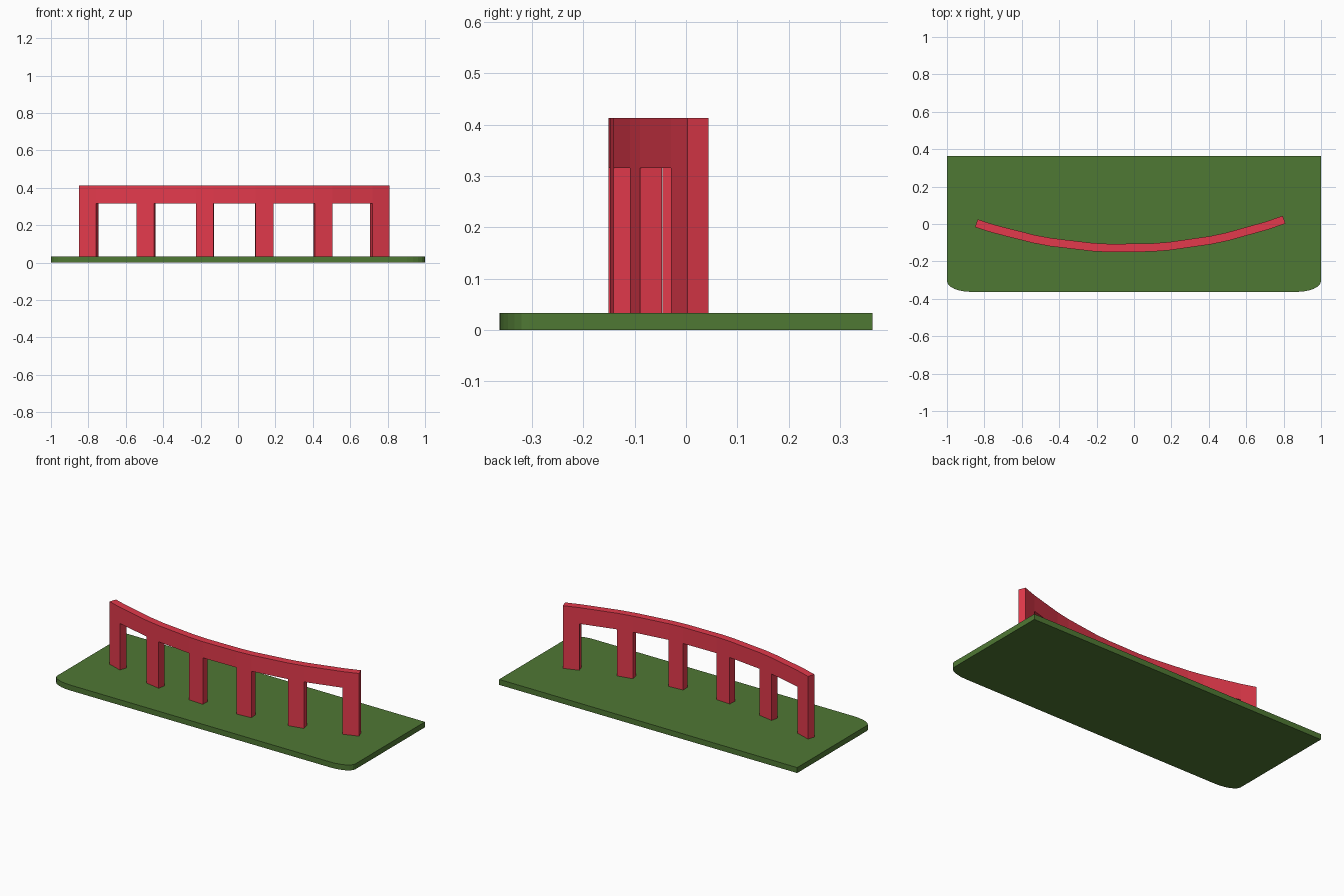
import bpy, bmesh
from math import sin, cos, asin, pi

if "Cube" in bpy.data.objects:
    bpy.data.objects.remove(bpy.data.objects["Cube"])

BASE_TOP, BEAM_LOW, BEAM_TOP = 0.033, 0.315, 0.413


def material(name, rgb):
    mat = bpy.data.materials.new(name)
    mat.diffuse_color = (*rgb, 1)
    mat.use_nodes = True
    mat.node_tree.nodes["Principled BSDF"].inputs["Base Color"].default_value = mat.diffuse_color
    return mat


def finish(name, bm, mat):
    bmesh.ops.recalc_face_normals(bm, faces=bm.faces[:])
    mesh = bpy.data.meshes.new(name)
    bm.to_mesh(mesh)
    bm.free()
    obj = bpy.data.objects.new(name, mesh)
    bpy.context.collection.objects.link(obj)
    mesh.materials.append(mat)
    return obj


def lift(bm, faces, dz):
    ext = bmesh.ops.extrude_face_region(bm, geom=faces)["geom"]
    verts = [g for g in ext if isinstance(g, bmesh.types.BMVert)]
    bmesh.ops.translate(bm, verts=verts, vec=(0, 0, dz))


green = material("grass_green", (0.078, 0.188, 0.034))
red = material("brick_red", (0.77, 0.042, 0.072))

# Ground slab with flattened rounded corners at the front
RX, RY, HY, N = 0.13, 0.058, 0.363, 6
corner = [(1 - RX + RX * sin(i / N * pi / 2), -HY + RY - RY * cos(i / N * pi / 2))
          for i in range(N + 1)]
outline = corner + [(1, HY), (-1, HY)] + [(-x, y) for x, y in reversed(corner)]
bm = bmesh.new()
slab = bm.faces.new([bm.verts.new((x, y, 0)) for x, y in outline])
lift(bm, [slab], BASE_TOP)
finish("ground_slab", bm, green)

# Curved wall: alternating pillar and opening segments along an arc
R, THICK, CX, FRONT = 2.45, 0.044, -0.047, -0.152
A0, A1, PILLARS = asin(-0.803 / R), asin(0.857 / R), 6
PW = 0.095 / R
step = (A1 - A0 - PW) / (PILLARS - 1)
angles = [A0 + i * step + e for i in range(PILLARS) for e in (0, PW)]

bm = bmesh.new()
rows = [[bm.verts.new((CX + r * sin(a), FRONT + R - r * cos(a), BEAM_LOW))
         for r in (R, R - THICK)] for a in angles]
strip = [bm.faces.new((p[0], q[0], q[1], p[1])) for p, q in zip(rows, rows[1:])]
lift(bm, strip, BEAM_TOP - BEAM_LOW)

# Pillars drop from every second segment on the underside
bm.normal_update()
under = [f for f in bm.faces if all(abs(v.co.z - BEAM_LOW) < 1e-5 for v in f.verts)]
under.sort(key=lambda f: f.calc_center_median().x)
feet = bmesh.ops.extrude_discrete_faces(bm, faces=under[::2])["faces"]
for f in feet:
    for v in f.verts:
        v.co.z = BASE_TOP
bmesh.ops.remove_doubles(bm, verts=bm.verts[:], dist=1e-4)
finish("curved_pillar_wall", bm, red)
